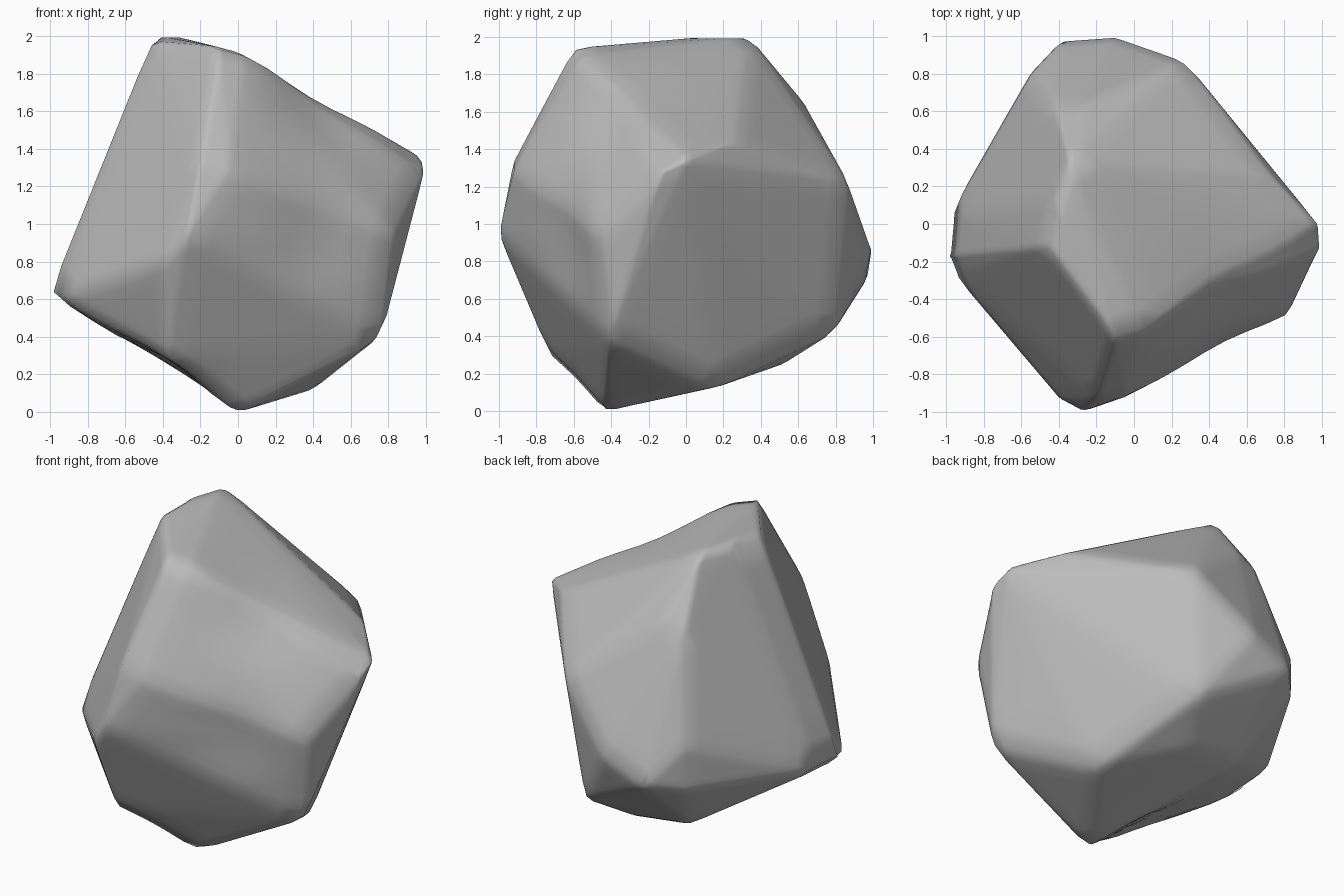
import bpy, bmesh
from mathutils import Vector

cube = bpy.data.objects.get("Cube")
if cube:
    bpy.data.objects.remove(cube, do_unlink=True)

# Stone colour
stone = bpy.data.materials.new("stone_grey")
stone.use_nodes = True
grey = (0.5, 0.5, 0.5, 1)
stone.diffuse_color = grey
stone.node_tree.nodes["Principled BSDF"].inputs["Base Color"].default_value = grey

# Corners of the rock, grouped by facet edge
crown = [(-.46, -.12, 1.97), (-.42, .1, 2), (-.34, .34, 2), (-.1, -.6, 1.94), (.05, -.56, 1.9)]
prow = [(-.2, -.92, 1.34), (-.04, -.92, 1.28), (-.27, -1, .94), (-.4, -.93, .8), (-.37, -.72, .28)]
side_point = [(.95, 0, 1.37), (.98, 0, 1.33), (.99, -.14, 1.27), (.72, .27, 1.44),
              (.83, -.48, .95), (.76, -.41, .39)]
foot = [(-.02, -.45, 0), (.03, -.4, 0), (.42, .15, .12), (0, .52, .25), (-.38, .5, .29)]
back = [(.27, .87, 1.22), (.18, .79, .42), (-.1, 1, .85), (-.38, .98, .72),
        (-.42, .63, 1.58), (-.28, .63, 1.65)]
flank = [(-.55, .8, .95), (-.55, .8, .67), (-1, -.17, .63), (-.98, .05, .63), (-.96, -.27, .61)]

bm = bmesh.new()
for point in crown + prow + side_point + foot + back + flank:
    bm.verts.new(point)
bmesh.ops.convex_hull(bm, input=bm.verts)
bmesh.ops.delete(bm, geom=[v for v in bm.verts if not v.link_faces], context='VERTS')
bmesh.ops.subdivide_edges(bm, edges=bm.edges, cuts=7, use_grid_fill=True)
bmesh.ops.triangulate(bm, faces=bm.faces)


def dent(centre, offset, radius):
    """Press a shallow hollow into the stone."""
    for v in bm.verts:
        near = max(0, 1 - (v.co - Vector(centre)).length / radius)
        v.co += Vector(offset) * near * near * (3 - 2 * near)


dent((-.35, -.35, .22), (0, 0, .06), .4)
dent((.42, -.38, 1.66), (0, .06, -.03), .45)
dent((.43, -.66, .95), (0, .04, 0), .4)

# Weather the edges slightly
bmesh.ops.smooth_vert(bm, verts=bm.verts, factor=0.4,
                      use_axis_x=True, use_axis_y=True, use_axis_z=True)
bmesh.ops.recalc_face_normals(bm, faces=bm.faces)

mesh = bpy.data.meshes.new("rock")
bm.to_mesh(mesh)
bm.free()
mesh.materials.append(stone)
mesh.shade_smooth()
rock = bpy.data.objects.new("rock", mesh)
bpy.context.collection.objects.link(rock)
